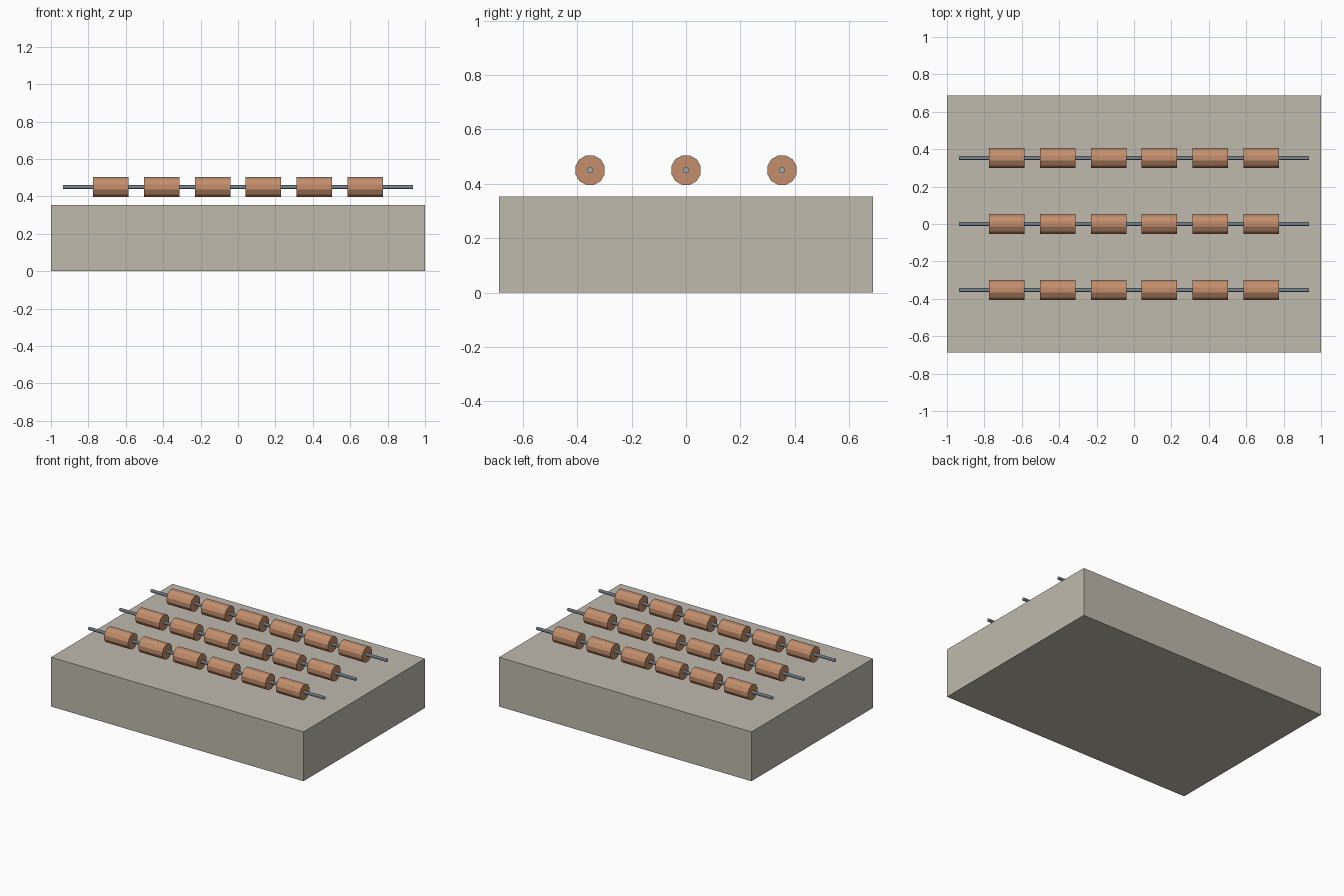
import bpy
import math

cube = bpy.data.objects.get("Cube")
if cube:
    bpy.data.objects.remove(cube, do_unlink=True)


def make_material(name, rgb):
    mat = bpy.data.materials.new(name)
    mat.use_nodes = True
    mat.diffuse_color = (*rgb, 1)
    mat.node_tree.nodes["Principled BSDF"].inputs["Base Color"].default_value = (*rgb, 1)
    return mat


stone = make_material("pale_stone", (0.52, 0.49, 0.42))
copper = make_material("copper_brown", (0.54, 0.27, 0.15))
steel = make_material("blue_grey_steel", (0.34, 0.41, 0.46))


def bar_along_x(name, sides, radius, length, location, mat):
    """Flat-sided cylinder lying along x, with a flat facet on top."""
    bpy.ops.mesh.primitive_cylinder_add(vertices=sides, radius=radius, depth=length)
    obj = bpy.context.object
    obj.name = name
    turn = obj.matrix_world.Rotation(math.pi / 2, 4, "Y")
    spin = obj.matrix_world.Rotation(math.pi / sides, 4, "Z")
    obj.data.transform(turn @ spin)
    obj.location = location
    obj.data.materials.append(mat)
    return obj


# Solid base block
HEIGHT = 0.353
bpy.ops.mesh.primitive_cube_add(size=1, location=(0, 0, HEIGHT / 2))
base = bpy.context.object
base.name = "base_block"
base.data.transform(base.matrix_world.Diagonal((2, 1.375, HEIGHT, 1))
                    if hasattr(base.matrix_world, "Diagonal") else base.matrix_world)
base.data.materials.append(stone)

# Three axles, each carrying six rollers
AXLE_Z = 0.45
ROW_GAP = 0.353
PITCH = 0.272
ROLLERS = 6
for row in range(3):
    y = (row - 1) * ROW_GAP
    bar_along_x(f"axle_{row + 1}", 8, 0.011, 1.87, (0, y, AXLE_Z), steel)
    for i in range(ROLLERS):
        x = (i - (ROLLERS - 1) / 2) * PITCH
        bar_along_x(f"roller_{row + 1}_{i + 1}", 12, 0.056, 0.19, (x, y, AXLE_Z), copper)
